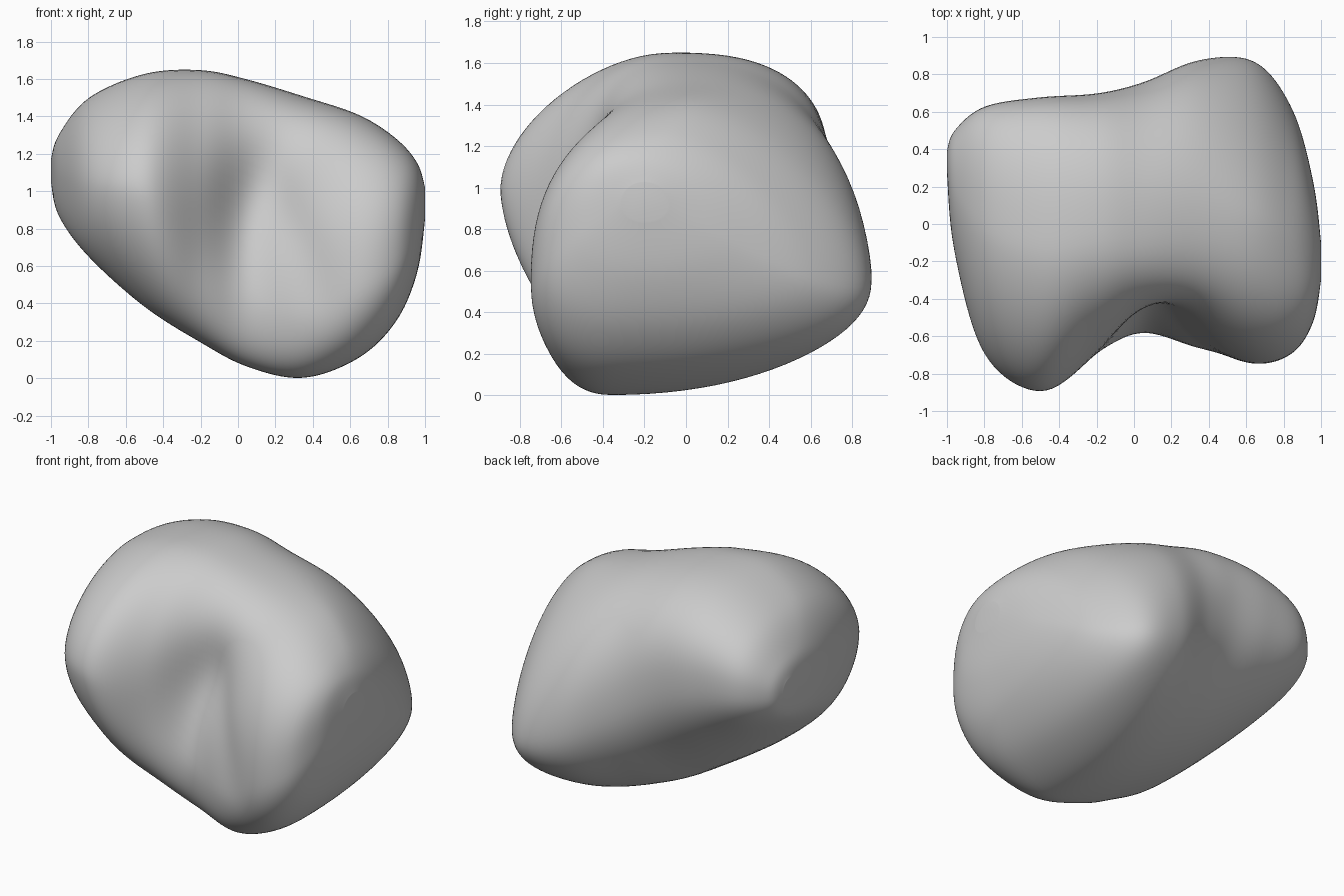
import bpy, bmesh, math

if "Cube" in bpy.data.objects:
    bpy.data.objects.remove(bpy.data.objects["Cube"])

# Cross-sections along x:
# x, z bottom, z top, y front, y back, z of front, z of back, y of bottom, y of top,
# squareness of upper front, lower front, upper back
SECTIONS = [
    (-1.00, 1.05, 1.17, 0.27, 0.39, 1.10, 1.10, 0.33, 0.33, 2.0, 2.0, 2.0),
    (-0.96, 0.87, 1.30, -0.15, 0.50, 1.08, 1.10, 0.10, 0.20, 1.9, 2.1, 2.3),
    (-0.80, 0.65, 1.50, -0.70, 0.63, 1.03, 1.12, -0.28, 0.00, 1.75, 1.9, 2.6),
    (-0.50, 0.38, 1.63, -0.90, 0.68, 1.00, 1.10, -0.42, -0.10, 1.75, 1.75, 2.7),
    (-0.20, 0.19, 1.65, -0.72, 0.70, 0.80, 1.00, -0.35, -0.05, 2.1, 2.4, 2.6),
    (0.05, 0.06, 1.60, -0.59, 0.76, 0.52, 0.82, -0.33, 0.00, 2.6, 2.6, 2.3),
    (0.35, 0.00, 1.51, -0.67, 0.88, 0.42, 0.62, -0.35, 0.05, 2.5, 2.4, 2.0),
    (0.65, 0.11, 1.41, -0.75, 0.87, 0.55, 0.52, -0.30, 0.00, 2.3, 2.4, 1.65),
    (0.85, 0.31, 1.28, -0.69, 0.61, 0.65, 0.56, -0.25, -0.10, 2.4, 2.4, 1.65),
    (0.96, 0.57, 1.15, -0.52, 0.22, 0.80, 0.75, -0.20, -0.20, 2.4, 2.4, 1.9),
    (1.00, 0.85, 1.02, -0.30, -0.10, 0.93, 0.93, -0.20, -0.20, 2.0, 2.0, 2.0),
]
STEPS, SIDES = 10, 96


def spline(a, b, c, d, t):
    return 0.5 * (2*b + (c-a)*t + (2*a-5*b+4*c-d)*t*t + (3*b-a-3*c+d)*t**3)


def section_at(s):
    i = min(int(s), len(SECTIONS) - 2)
    pick = [SECTIONS[max(0, min(len(SECTIONS) - 1, i + k))] for k in (-1, 0, 1, 2)]
    return [spline(*v, s - i) for v in zip(*pick)]


def bump(x, z, cx, cz, wx, wz, tilt=0.0):
    dx, dz = x - cx, z - cz
    c, s = math.cos(tilt), math.sin(tilt)
    u, v = dx*c + dz*s, dz*c - dx*s
    return math.exp(-(u/wx)**2 - (v/wz)**2)


def ring(sec):
    x, zb, zt, yf, yk, zf, zk, yb, yt, n_uf, n_lf, n_ub = sec
    pts = []
    for k in range(SIDES):
        a = 2 * math.pi * k / SIDES
        c, s = math.cos(a), math.sin(a)
        side_y, side_z = (yk, zk) if c > 0 else (yf, zf)
        end_y, end_z = (yt, zt) if s > 0 else (yb, zb)
        if c > 0:
            n = n_ub if s > 0 else 2.1
        else:
            n = n_uf if s > 0 else n_lf
        y = end_y + (side_y - end_y) * abs(c) ** (2 / n)
        z = side_z + (end_z - side_z) * abs(s) ** (2 / n)
        # slanted hollow and diagonal groove in the front face
        if c < 0:
            w = min(1, abs(c) * 1.6)
            y += w * (0.14 * bump(x, z, 0.12, 0.98, 0.21, 0.36, -0.5)
                      + 0.035 * bump(x, z, 0.33, 0.72, 0.1, 0.3, 0.4))
        pts.append((x, y, z))
    return pts


# Boulder: loft through the sections
bm = bmesh.new()
count = (len(SECTIONS) - 1) * STEPS
rings = [[bm.verts.new(p) for p in ring(section_at(i / STEPS))] for i in range(count + 1)]
for r0, r1 in zip(rings, rings[1:]):
    for k in range(SIDES):
        j = (k + 1) % SIDES
        bm.faces.new((r0[k], r0[j], r1[j], r1[k]))
bm.faces.new(rings[0])
bm.faces.new(rings[-1])
for _ in range(6):
    bmesh.ops.smooth_vert(bm, verts=bm.verts, factor=0.5, use_axis_x=True,
                          use_axis_y=True, use_axis_z=True)
bmesh.ops.recalc_face_normals(bm, faces=bm.faces)
for f in bm.faces:
    f.smooth = True

mesh = bpy.data.meshes.new("boulder")
bm.to_mesh(mesh)
bm.free()
boulder = bpy.data.objects.new("boulder", mesh)
bpy.context.collection.objects.link(boulder)
